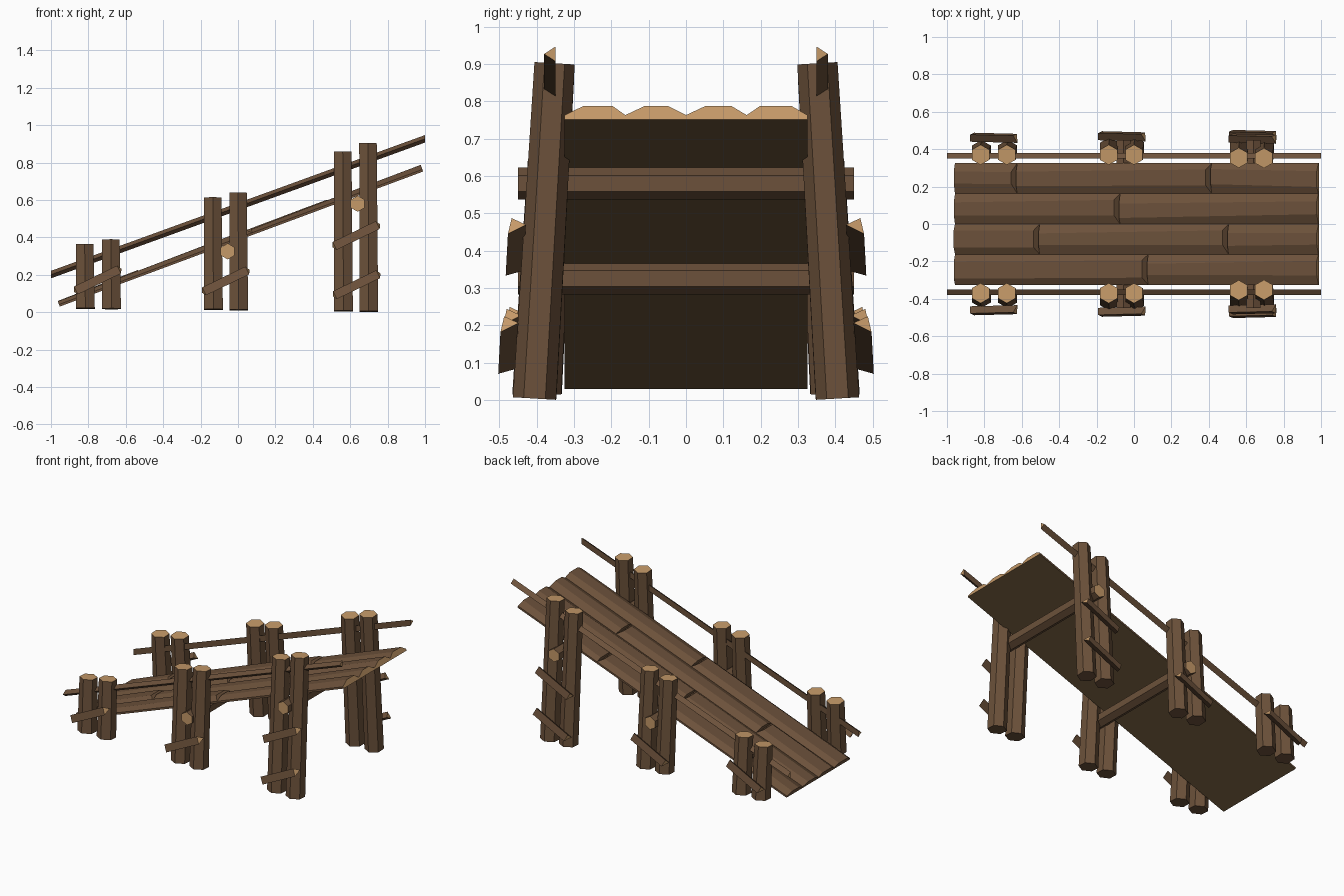
import bpy, bmesh, math, random
from mathutils import Vector

if "Cube" in bpy.data.objects:
    bpy.data.objects.remove(bpy.data.objects["Cube"])

random.seed(4)


def material(name, rgb):
    m = bpy.data.materials.new(name)
    m.diffuse_color = (*rgb, 1)
    m.use_nodes = True
    m.node_tree.nodes["Principled BSDF"].inputs["Base Color"].default_value = m.diffuse_color
    return m


MATS = [material("bark", (0.15, 0.083, 0.043)),
        material("cut_wood", (0.56, 0.32, 0.14)),
        material("underside", (0.15, 0.095, 0.042))]


def loft(name, ring_a, ring_b, cap_a=1, cap_b=1, under_edge=None):
    """Closed prism between two rings of equal size; caps get their own material."""
    bm = bmesh.new()
    a = [bm.verts.new(p) for p in ring_a]
    b = [bm.verts.new(p) for p in ring_b]
    n = len(a)
    bm.faces.new(a).material_index = cap_a
    bm.faces.new(b).material_index = cap_b
    for i in range(n):
        j = (i + 1) % n
        f = bm.faces.new((a[i], a[j], b[j], b[i]))
        f.material_index = 2 if i == under_edge else 0
    bmesh.ops.recalc_face_normals(bm, faces=bm.faces)
    me = bpy.data.meshes.new(name)
    bm.to_mesh(me)
    bm.free()
    for m in MATS:
        me.materials.append(m)
    ob = bpy.data.objects.new(name, me)
    bpy.context.collection.objects.link(ob)
    return ob


def hexagon(center, u, v, r):
    """Six points around center, with a corner pointing along v."""
    return [center + r * (u * math.cos(t) + v * math.sin(t))
            for t in (math.radians(30 + 60 * k) for k in range(6))]


X, Y, Z = Vector((1, 0, 0)), Vector((0, 1, 0)), Vector((0, 0, 1))

# Sloping deck: four strips of rough planks with staggered joints
start, end = Vector((-0.953, 0, 0.03)), Vector((0.99, 0, 0.752))
along = (end - start).normalized()
normal = along.cross(Y).normalized()
if normal.z < 0:
    normal = -normal
length = (end - start).length
strip_joints = [[0.08], [-0.5, 0.51], [-0.07], [-0.62, 0.42]]
W = 0.1625


def plank_ring(u, y0, h, a, b, setback=0):
    pts = [(0, 0, 0), (0, 0.012, 0), (a, h, setback),
           (W - b, h, setback), (W, 0.012, 0), (W, 0, 0)]
    return [start + along * (u - s) + Y * (y0 + y) + normal * z for y, z, s in pts]


for k, joints in enumerate(strip_joints):
    y0 = -0.325 + k * W
    cuts = [0] + [(x - start.x) / along.x for x in joints] + [length]
    for i in range(len(cuts) - 1):
        last = i == len(cuts) - 2
        ra = plank_ring(cuts[i], y0, random.uniform(0.029, 0.034),
                        random.uniform(0.03, 0.055), random.uniform(0.03, 0.055))
        rb = plank_ring(cuts[i + 1], y0, 0.038,
                        random.uniform(0.035, 0.055), random.uniform(0.03, 0.05),
                        0 if last else 0.025)
        loft(f"deck_plank_{k + 1}_{i + 1}", ra, rb, 0, 1 if last else 0, 5)

# Cross beams under the deck
for name, x, z in (("middle_cross_beam", -0.055, 0.325), ("high_cross_beam", 0.64, 0.58)):
    loft(name, hexagon(Vector((x, -0.45, z)), X, Z, 0.043),
         hexagon(Vector((x, 0.45, z)), X, Z, 0.043))

# Posts: x, top z, bottom z, y at the top
posts = [(-0.82, 0.362, 0.02, 0.37), (-0.68, 0.387, 0.018, 0.37),
         (-0.135, 0.612, 0.014, 0.37), (0.0, 0.637, 0.012, 0.37),
         (0.56, 0.857, 0.006, 0.354), (0.695, 0.902, 0.004, 0.352)]
# Braces: centre x, centre z, y of the inner edge
braces = [(-0.75, 0.17, 0.437), (-0.065, 0.165, 0.445),
          (0.635, 0.145, 0.452), (0.633, 0.408, 0.432)]

for side, s in (("front", -1), ("back", 1)):
    # Leaning hexagonal posts
    for i, (x, zt, zb, yt) in enumerate(posts):
        top = Vector((x, s * yt, zt))
        bottom = Vector((x + 0.004, s * (yt + 0.06 * (zt - zb)), zb))
        across = (top - bottom).normalized().cross(X).normalized()
        loft(f"{side}_post_{i + 1}", hexagon(bottom, X, across, 0.058),
             hexagon(top, X, across, 0.054), 0, 1)

    # Short slanted braces, three-sided with the flat face outward
    d = Vector((0.9, 0, 0.436))
    up = Vector((-0.436, 0, 0.9))
    for i, (x, z, y) in enumerate(braces):
        rings = []
        for e in (-1, 1):
            c = Vector((x, 0, z)) + d * (e * 0.128)
            yy = y - 0.003 * e
            rings.append([c + up * 0.026 + Y * s * (yy + 0.038),
                          c + d * (e * 0.013) + Y * s * yy,
                          c - up * 0.021 + Y * s * (yy + 0.048)])
        loft(f"{side}_brace_{i + 1}", *rings)

    # Long three-sided handrail
    rings = [[Vector((x, s * 0.349, z + 0.02)), Vector((x, s * 0.38, z)),
              Vector((x, s * 0.349, z - 0.02))] for x, z in ((-1, 0.201), (1, 0.927))]
    loft(f"{side}_handrail", *rings)
